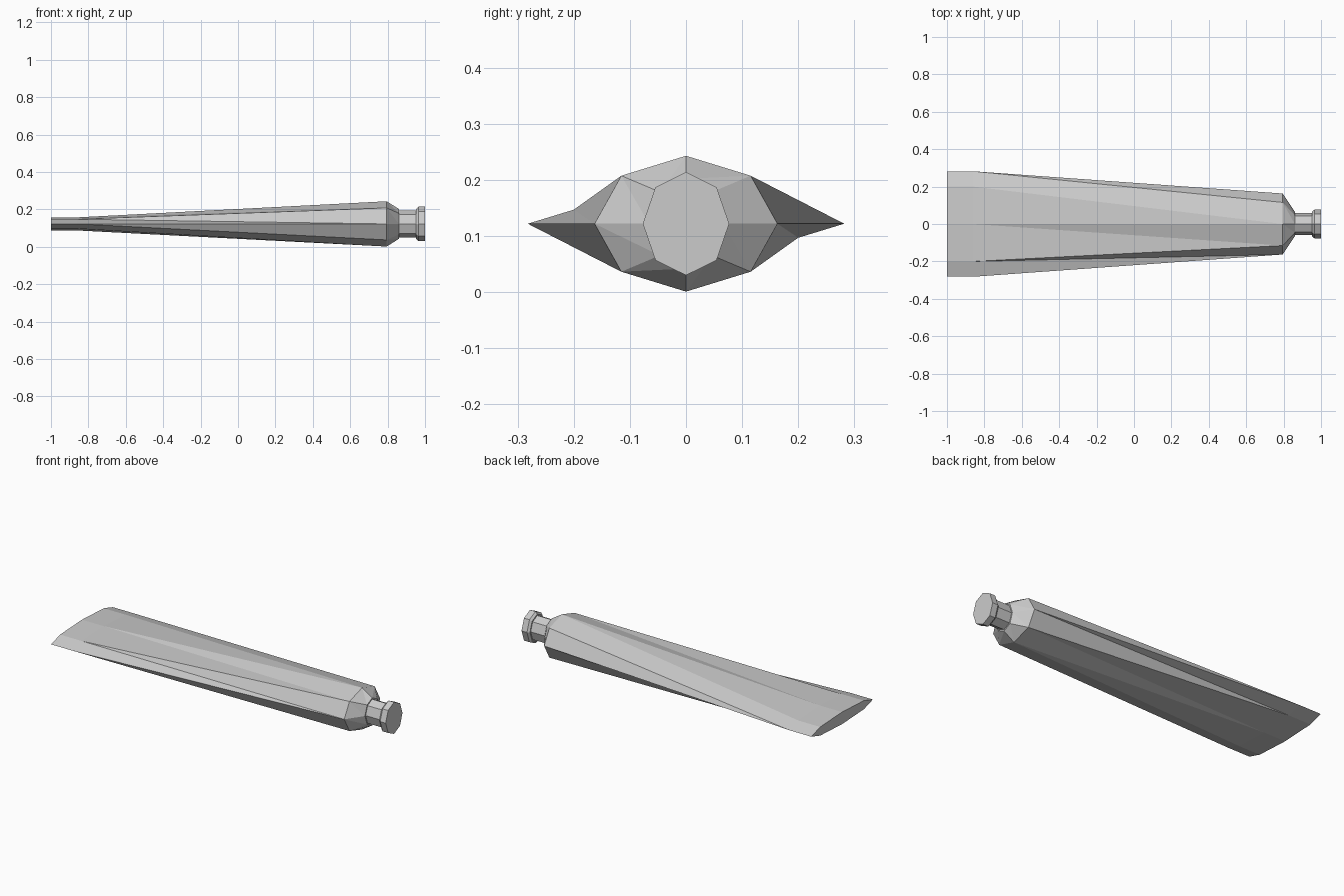
import bpy, math

if "Cube" in bpy.data.objects:
    bpy.data.objects.remove(bpy.data.objects["Cube"])

ZC = 0.122  # height of the long axis


def ring(x, ry, rz, dy=None, dz=None):
    """Eight points round the x axis; dy, dz place the diagonal corners."""
    c = math.sqrt(0.5)
    dy = ry * c if dy is None else dy
    dz = rz * c if dz is None else dz
    yz = [(ry, 0), (dy, dz), (0, rz), (-dy, dz),
          (-ry, 0), (-dy, -dz), (0, -rz), (dy, -dz)]
    return [(x, y, ZC + z) for y, z in yz]


def loft(name, rings):
    """Skin rings (ordered along +x), splitting the twisted walls one way."""
    verts = [p for r in rings for p in r]
    faces = [tuple(reversed(range(8))),
             tuple(range(len(verts) - 8, len(verts)))]
    for k in range(len(rings) - 1):
        a, b = k * 8, k * 8 + 8
        for i in range(8):
            j = (i + 1) % 8
            faces += [(a + i, a + j, b + j), (a + i, b + j, b + i)]
    mesh = bpy.data.meshes.new(name)
    mesh.from_pydata(verts, [], faces)
    mesh.update()
    obj = bpy.data.objects.new(name, mesh)
    bpy.context.collection.objects.link(obj)
    return obj


# Tube: flattened crimp, tapering body, shoulder
loft("tube_body", [
    ring(-1.0, 0.282, 0.035, 0.2, 0.025),
    ring(-0.86, 0.282, 0.035, 0.2, 0.025),
    ring(0.795, 0.163, 0.121),
    ring(0.86, 0.066, 0.08),
])

# Narrow neck
loft("neck", [ring(0.855, 0.06, 0.072), ring(0.96, 0.06, 0.072)])

# Cap with a small chamfer at its base
loft("cap", [
    ring(0.953, 0.067, 0.08),
    ring(0.965, 0.077, 0.092),
    ring(1.0, 0.077, 0.092),
])
